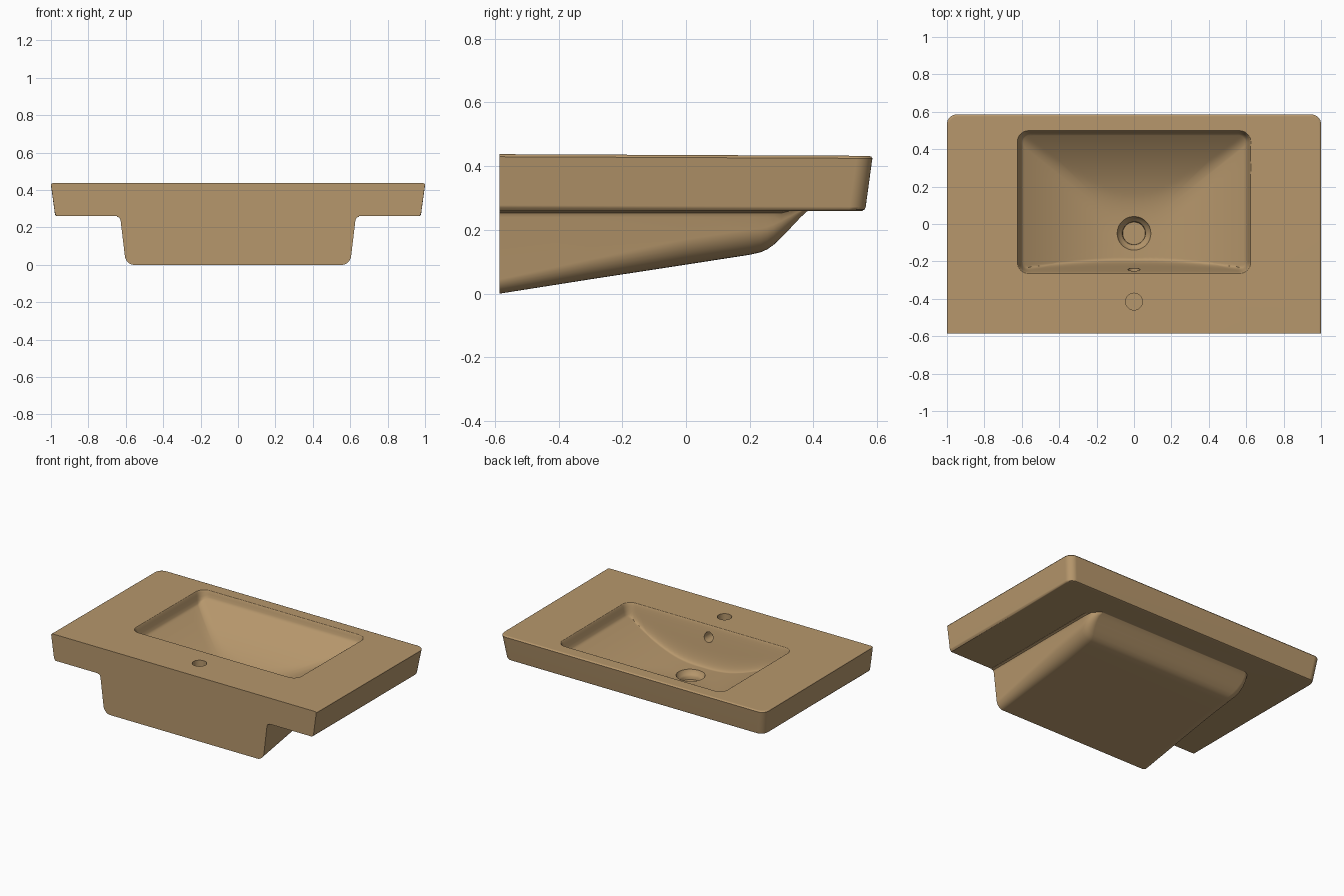
import bpy, bmesh, math
from mathutils import Vector

cube = bpy.data.objects.get("Cube")
if cube:
    bpy.data.objects.remove(cube, do_unlink=True)

BACK, FRONT = -0.585, 0.585
DRAIN = Vector((0, -0.05))
DRAIN_R = 0.09

ceramic = bpy.data.materials.new("tan_ceramic")
ceramic.use_nodes = True
ceramic.diffuse_color = (0.47, 0.31, 0.15, 1)
ceramic.node_tree.nodes["Principled BSDF"].inputs["Base Color"].default_value = (0.47, 0.31, 0.15, 1)


def loft(name, rings):
    """Closed solid through rings that all have the same point count."""
    bm = bmesh.new()
    loops = [[bm.verts.new(p) for p in ring] for ring in rings]
    n = len(loops[0])
    for a, b in zip(loops, loops[1:]):
        for i in range(n):
            j = (i + 1) % n
            bm.faces.new((a[i], a[j], b[j], b[i]))
    bm.faces.new(loops[0])
    bm.faces.new(loops[-1])
    bmesh.ops.recalc_face_normals(bm, faces=bm.faces)
    mesh = bpy.data.meshes.new(name)
    bm.to_mesh(mesh)
    bm.free()
    mesh.materials.append(ceramic)
    obj = bpy.data.objects.new(name, mesh)
    bpy.context.collection.objects.link(obj)
    return obj


def rounded_rect(hx, y0, y1, r_front, r_back, n=8):
    """Counter-clockwise outline; a zero radius gives a square corner."""
    pts = []
    for sx, y, r, start in ((1, y1, r_front, 0), (-1, y1, r_front, 90),
                            (-1, y0, r_back, 180), (1, y0, r_back, 270)):
        cy = y - r if y == y1 else y + r
        for i in range(n + 1 if r else 1):
            a = math.radians(start + 90 * i / n)
            pts.append(Vector((sx * (hx - r) + r * math.cos(a), cy + r * math.sin(a))))
    return pts


def subdivide(pts, step):
    out = []
    for p, q in zip(pts, pts[1:] + pts[:1]):
        n = max(1, round((q - p).length / step))
        out += [p.lerp(q, i / n) for i in range(n)]
    return out


def circle(r, n=48):
    return [(r * math.cos(2 * math.pi * i / n), r * math.sin(2 * math.pi * i / n)) for i in range(n)]


def top_z(y):
    return 0.435 - 0.0045 * y


def smooth_min(a, b, k):
    h = max(k - abs(a - b), 0) / k
    return min(a, b) - h * h * k / 4


# Slab: tapered plate with softened edges and a flat wall side
slab_rings = []
for drop, inset in ((None, 0.032), (0.168, 0.024), (0.16, 0.021),
                    (0.014, 0.001), (0.008, 0), (0.003, 0.003), (0, 0.01)):
    outline = rounded_rect(1 - inset, BACK, FRONT - inset, 0.05, 0)
    slab_rings.append([(p.x, p.y, 0.26 if drop is None else top_z(p.y) - drop) for p in outline])
basin = loft("washbasin", slab_rings)


# Underside of the bowl: U-shaped sections from the wall to the sloping front
def under_section(y, zb):
    u = min(max((y - 0.27) / 0.125, 0), 1)
    w = 0.628 - 0.1 * (1 - math.sqrt(1 - u * u))
    g = min(1, (0.28 - zb) / 0.1)
    r = min(0.045 + 0.06 * (y - BACK), 0.5 * (0.28 - zb))
    half = [(w + 0.02, 0.28), (w + 0.02, 0.28 - 0.022 * g),
            (w + 0.006, 0.28 - 0.027 * g), (w, 0.28 - 0.04 * g)]
    for i in range(9):
        a = math.radians(90 * i / 8)
        z = zb + r * (1 - math.sin(a))
        half.append((w - 0.12 * (0.24 - z) - r * (1 - math.cos(a)), z))
    return [(x, y, z) for x, z in half] + [(-x, y, z) for x, z in reversed(half)]


profile = [(BACK, 0), (-0.3, 0.045), (0, 0.091), (0.2, 0.122), (0.235, 0.13), (0.255, 0.139),
           (0.275, 0.153), (0.3, 0.177), (0.33, 0.208), (0.36, 0.24), (0.38, 0.258), (0.395, 0.265)]
underside = loft("bowl_underside", [under_section(y, z) for y, z in profile])

# Bowl hollow: scooped floor, steep back wall, recessed drain
HX, Y0, Y1, R = 0.625, -0.265, 0.5, 0.06


def bowl_depth(p):
    qx = abs(p.x) - HX + R
    qy = abs(p.y - (Y0 + Y1) / 2) - (Y1 - Y0) / 2 + R
    edge = max(R - math.hypot(max(qx, 0), max(qy, 0)) - min(max(qx, qy), 0), 0)
    wall = 5 * (math.hypot(edge, 0.008) - 0.008)
    side = 0.075 + 0.19 * (1 - (p.x / 0.6) ** 2)
    front = 0.03 + 0.24 * (1 - (max(p.y - DRAIN.y, 0) / 0.55) ** 2)
    floor = smooth_min(side, front, 0.03)
    return max(smooth_min(floor, wall, 0.4 * floor), 0)


opening = subdivide(rounded_rect(HX, Y0, Y1, R, R), 0.05)
spokes = [(p - DRAIN).normalized() for p in opening]
bowl_rings = [[(p.x, p.y, 0.5) for p in opening]]
STEPS = 36
for s in range(STEPS + 1):
    t = (s / STEPS) ** 1.6
    ring = [p.lerp(DRAIN + d * DRAIN_R, t) for p, d in zip(opening, spokes)]
    bowl_rings.append([(p.x, p.y, top_z(p.y) - bowl_depth(p)) for p in ring])
for r, z in ((0.083, 0.16), (0.07, 0.149), (0.062, 0.138), (0.06, 0.12)):
    bowl_rings.append([(*(DRAIN + d * r), z) for d in spokes])
bowl = loft("bowl_cutter", bowl_rings)

# Blind tap hole and overflow hole
tap = loft("tap_hole_cutter", [[(x, y - 0.415, z) for x, y in circle(0.045)] for z in (0.3, 0.5)])
overflow = loft("overflow_cutter", [[(x, y, z + 0.362) for x, z in circle(0.033)] for y in (-0.32, -0.2)])

# Combine everything into one solid
cutters = [underside, bowl, tap, overflow]
for obj in cutters:
    obj.hide_render = True
    mod = basin.modifiers.new(obj.name, 'BOOLEAN')
    mod.operation = 'UNION' if obj is underside else 'DIFFERENCE'
    mod.solver = 'EXACT'
    mod.object = obj
bpy.context.view_layer.update()
solid = bpy.data.meshes.new_from_object(basin.evaluated_get(bpy.context.evaluated_depsgraph_get()))
basin.modifiers.clear()
basin.data = solid
for obj in cutters:
    bpy.data.objects.remove(obj, do_unlink=True)

# Smooth shading with crisp edges and flat broad faces
bpy.ops.object.select_all(action='DESELECT')
basin.select_set(True)
bpy.context.view_layer.objects.active = basin
bpy.ops.object.shade_smooth_by_angle(angle=math.radians(40))
weighted = basin.modifiers.new("flat_normals", 'WEIGHTED_NORMAL')
weighted.keep_sharp = True
